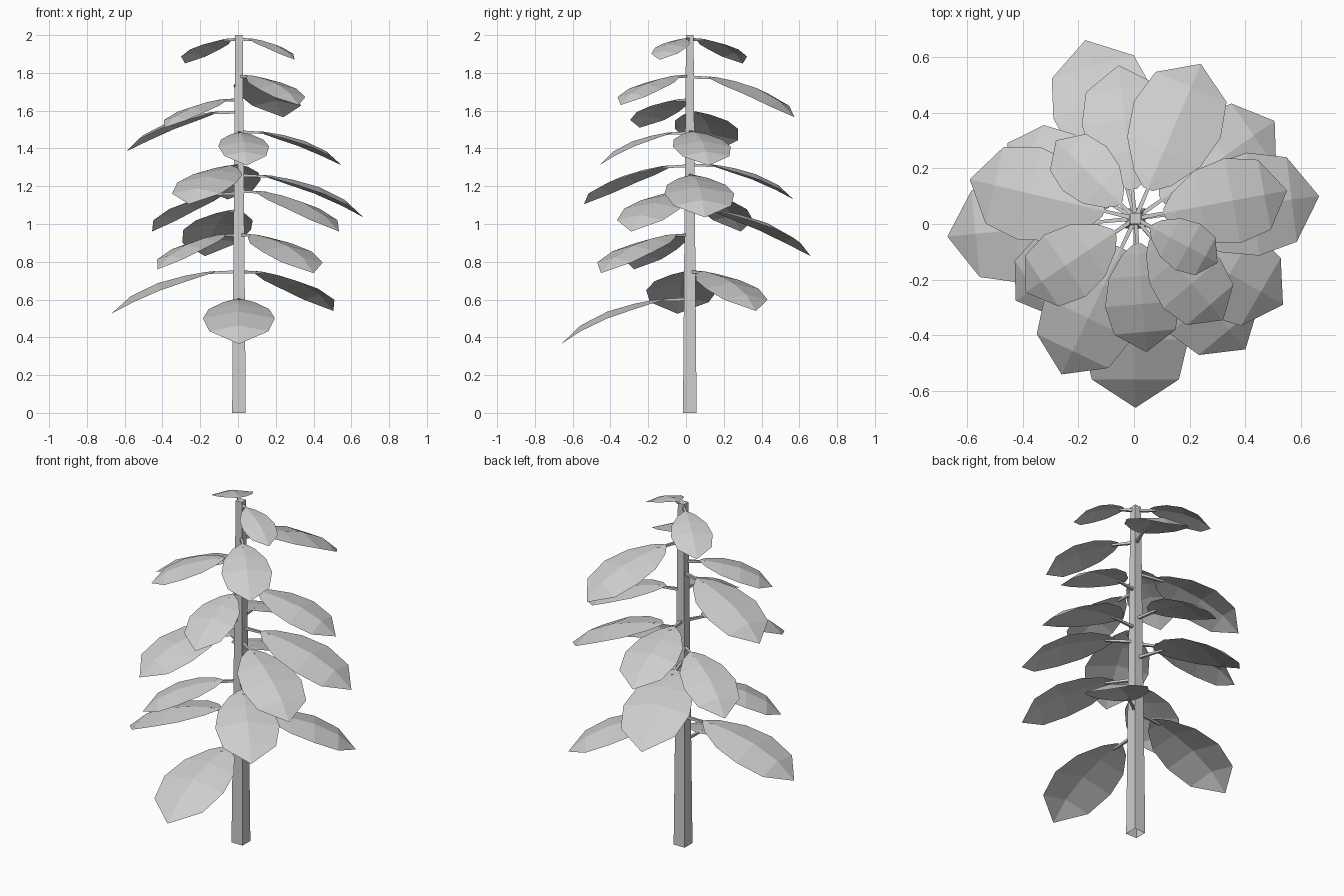
import bpy
import bmesh
from mathutils import Vector

cube = bpy.data.objects.get("Cube")
if cube:
    bpy.data.objects.remove(cube, do_unlink=True)

# One plain grey for the whole plant
grey = bpy.data.materials.new("plain_grey")
grey.use_nodes = True
grey.diffuse_color = (0.62, 0.62, 0.62, 1)
grey.node_tree.nodes["Principled BSDF"].inputs["Base Color"].default_value = (0.62, 0.62, 0.62, 1)

AXIS = Vector((0.005, 0.02, 0))


def finish(bm, name):
    """Turn a bmesh into a named, flat shaded object."""
    mesh = bpy.data.meshes.new(name)
    bm.normal_update()
    bm.to_mesh(mesh)
    bm.free()
    mesh.materials.append(grey)
    obj = bpy.data.objects.new(name, mesh)
    bpy.context.scene.collection.objects.link(obj)
    return obj


def loft(bm, rings):
    """Join consecutive four-cornered rings with side faces."""
    for low, high in zip(rings, rings[1:]):
        for i in range(4):
            j = (i + 1) % 4
            bm.faces.new((low[i], low[j], high[j], high[i]))


# Square tapering stem
def build_stem():
    bm = bmesh.new()
    corners = ((-1, -1), (1, -1), (1, 1), (-1, 1))
    rings = []
    for height, half in ((0, 0.036), (2, 0.02)):
        rings.append([bm.verts.new(AXIS + Vector((x * half, y * half, height)))
                      for x, y in corners])
    loft(bm, rings)
    bm.faces.new(rings[-1])
    finish(bm, "stem")


# Blade rows: distance along leaf, half width, share of droop, edge fold
ROWS = (
    (0.19, 0.03, 0.02, 0.004),
    (0.26, 0.12, 0.04, 0.02),
    (0.43, 0.235, 0.13, 0.042),
    (0.64, 0.28, 0.30, 0.053),
    (0.85, 0.23, 0.60, 0.045),
)


def build_leaf(name, tip, start):
    """Drooping blade folded along its midrib, on a thin square stalk."""
    bm = bmesh.new()
    root = AXIS + Vector((0, 0, start))
    reach = Vector((tip[0], tip[1], start)) - root
    length = reach.length
    side = Vector((-reach.y, reach.x, 0)).normalized()
    up = Vector((0, 0, 1))
    droop = start - tip[2]

    # Blade
    rows = []
    for along, half, sag, fold in ROWS:
        mid = root + reach * along - up * droop * sag
        edge = up * fold * length
        out = side * half * length
        rows.append([bm.verts.new(p) for p in (mid + out - edge, mid, mid - out - edge)])
    for near, far in zip(rows, rows[1:]):
        for i in range(2):
            bm.faces.new((near[i], near[i + 1], far[i + 1], far[i]))
    point = bm.verts.new(tip)
    for i in range(2):
        bm.faces.new((rows[-1][i], rows[-1][i + 1], point))

    # Stalk
    rings = []
    for along, half in ((0, 0.008), (0.27, 0.005)):
        mid = root + reach * along - up * (droop * along * 0.12 + 0.007)
        rings.append([bm.verts.new(mid + side * half * a + up * half * b)
                      for a, b in ((-1, -1), (1, -1), (1, 1), (-1, 1))])
    loft(bm, rings)
    bm.faces.new(rings[-1])
    finish(bm, name)


# Tip position and stalk height of every leaf, bottom to top
LEAVES = (
    ((0.005, -0.66, 0.365), 0.61),
    ((-0.67, -0.045, 0.525), 0.755),
    ((0.505, 0.37, 0.54), 0.755),
    ((-0.425, -0.275, 0.76), 0.95),
    ((0.40, -0.45, 0.74), 0.95),
    ((-0.175, 0.66, 0.83), 1.08),
    ((-0.455, 0.29, 0.96), 1.17),
    ((0.535, -0.29, 0.96), 1.18),
    ((0.665, 0.10, 1.035), 1.265),
    ((-0.26, -0.54, 1.105), 1.315),
    ((-0.055, 0.57, 1.13), 1.32),
    ((0.55, 0.12, 1.31), 1.495),
    ((0.045, -0.46, 1.31), 1.49),
    ((-0.59, 0.16, 1.385), 1.60),
    ((-0.39, -0.245, 1.51), 1.665),
    ((0.24, 0.575, 1.565), 1.785),
    ((0.32, -0.345, 1.63), 1.79),
    ((0.30, -0.14, 1.87), 1.985),
    ((-0.28, 0.30, 1.85), 1.985),
)

build_stem()
for number, (tip, start) in enumerate(LEAVES, 1):
    build_leaf(f"leaf_{number}", tip, start)
